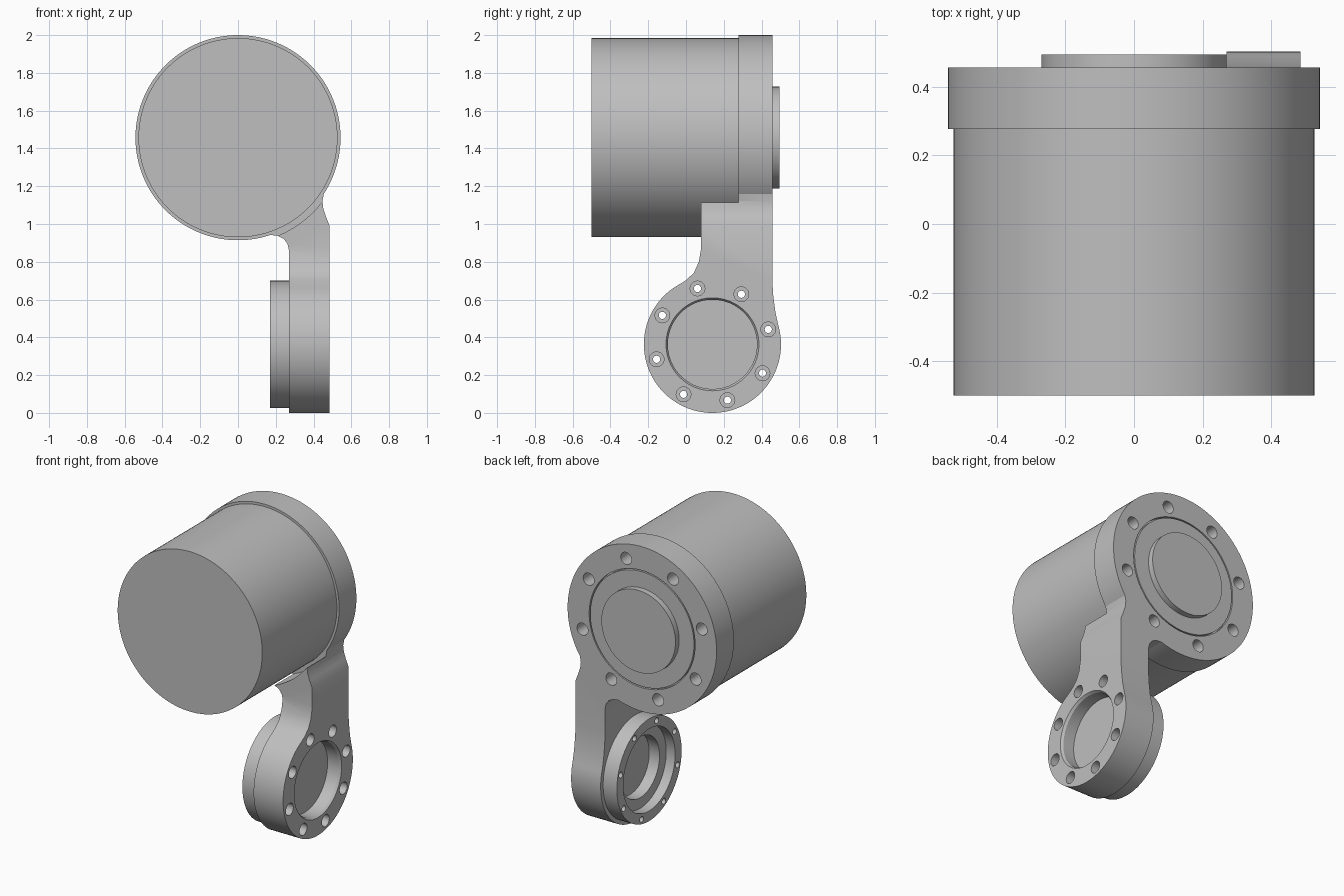
import bpy, bmesh
from math import sin, cos, pi, radians
from mathutils import Vector

if "Cube" in bpy.data.objects:
    bpy.data.objects.remove(bpy.data.objects["Cube"])

grey = bpy.data.materials.new("machined grey")
grey.use_nodes = True
colour = (0.52, 0.52, 0.52, 1)
grey.diffuse_color = colour
grey.node_tree.nodes["Principled BSDF"].inputs["Base Color"].default_value = colour

DRUM = Vector((0, 0, 1.457))
JOINT = Vector((0, 0.14, 0.363))


def finish(name, bm):
    bmesh.ops.remove_doubles(bm, verts=bm.verts, dist=1e-5)
    bmesh.ops.recalc_face_normals(bm, faces=bm.faces)
    mesh = bpy.data.meshes.new(name)
    bm.to_mesh(mesh)
    bm.free()
    obj = bpy.data.objects.new(name, mesh)
    bpy.context.collection.objects.link(obj)
    mesh.materials.append(grey)
    return obj


def place(axis, along, a, b):
    """Point at a distance along the axis, with cross-section coordinates a, b."""
    return Vector((along, a, b)) if axis == "x" else Vector((a, along, b))


def lathe(name, axis, centre, profile, sides=96):
    """Closed solid turned from (radius, distance) points."""
    bm = bmesh.new()
    rings = []
    for r, d in profile:
        rings.append([bm.verts.new(centre + place(axis, d, r * cos(t), r * sin(t)))
                      for t in (2 * pi * i / sides for i in range(sides))])
    for lo, hi in zip(rings, rings[1:]):
        for i in range(sides):
            j = (i + 1) % sides
            bm.faces.new((lo[i], lo[j], hi[j], hi[i]))
    bm.faces.new(rings[0])
    bm.faces.new(rings[-1])
    return finish(name, bm)


def prism(name, axis, outline, start, end):
    bm = bmesh.new()
    face = bm.faces.new([bm.verts.new(place(axis, start, a, b)) for a, b in outline])
    out = bmesh.ops.extrude_face_region(bm, geom=[face])["geom"]
    bmesh.ops.translate(bm, vec=place(axis, end - start, 0, 0),
                        verts=[v for v in out if isinstance(v, bmesh.types.BMVert)])
    return finish(name, bm)


def combine(obj, operation, *tools):
    """Apply booleans and discard the tools."""
    for tool in tools:
        mod = obj.modifiers.new("cut", "BOOLEAN")
        mod.operation, mod.object, mod.solver = operation, tool, "EXACT"
    graph = bpy.context.evaluated_depsgraph_get()
    graph.update()
    obj.data = bpy.data.meshes.new_from_object(obj.evaluated_get(graph))
    obj.modifiers.clear()
    for tool in tools:
        bpy.data.objects.remove(tool)


def bolt_circle(axis, centre, radius, offset, profile):
    """Eight hole cutters around a centre."""
    return [lathe("hole_cutter", axis,
                  centre + place(axis, 0, radius * cos(t), radius * sin(t)), profile, 24)
            for t in (radians(offset + 45 * k) for k in range(8))]


def arc(centre, radius, first, last, steps):
    angles = (radians(first + (last - first) * i / steps) for i in range(steps + 1))
    return [(centre[0] + radius * cos(t), centre[1] + radius * sin(t)) for t in angles]


# Motor drum with flange, seam groove and rear boss
drum = lathe("motor_drum", "y", DRUM, [
    (0.527, -0.5), (0.527, 0.277), (0.543, 0.277), (0.543, 0.457), (0.386, 0.457),
    (0.386, 0.435), (0.378, 0.435), (0.378, 0.457), (0.27, 0.457), (0.27, 0.495)], 128)
combine(drum, "DIFFERENCE",
        *bolt_circle("y", DRUM, 0.45, -15, [(0.04, 0.34), (0.04, 0.6)]))

# Arm: front silhouette intersected with side silhouette
front = ([(0.27, -0.1), (0.27, 0.86), (0.262, 0.895), (0.242, 0.922), (0.21, 0.938), (0.17, 0.942)]
         + arc((0, DRUM.z), 0.52, -70, -34, 10)
         + [(0.457, 1.175), (0.447, 1.12), (0.452, 1.08), (0.465, 1.04), (0.485, 0.99), (0.485, -0.1)])
side = (arc((JOINT.y, JOINT.z), 0.363, 17, -235, 80)
        + [(0.0, 0.702), (0.042, 0.742), (0.068, 0.80), (0.08, 0.87), (0.08, 1.115),
           (0.277, 1.115), (0.277, 1.3), (0.457, 1.3), (0.457, 0.70), (0.462, 0.62), (0.473, 0.535)])
arm = prism("arm", "y", front, -0.6, 0.8)
combine(arm, "INTERSECT", prism("side_shape", "x", side, 0, 0.8))

# Clearance around the drum
combine(arm, "DIFFERENCE", lathe("clearance", "y", DRUM, [(0.56, -0.6), (0.56, 0.277)]))

# Bearing ring on the inner face
combine(arm, "UNION", lathe("bearing_ring", "x", JOINT, [(0.337, 0.17), (0.337, 0.30)]))

# Outer recess, stepped inner recess and counterbored bolt holes
outer_recess = lathe("outer_recess", "x", JOINT,
                     [(0.236, 0.39), (0.236, 0.47), (0.246, 0.485), (0.246, 0.6)])
inner_recess = lathe("inner_recess", "x", JOINT,
                     [(0.27, 0.1), (0.27, 0.235), (0.2, 0.235), (0.2, 0.31)])
combine(arm, "DIFFERENCE", outer_recess, inner_recess,
        *bolt_circle("x", JOINT, 0.306, 15,
                     [(0.019, 0.1), (0.019, 0.4), (0.039, 0.4), (0.039, 0.6)]))

for obj in (drum, arm):
    bpy.ops.object.select_all(action="DESELECT")
    obj.select_set(True)
    bpy.context.view_layer.objects.active = obj
    bpy.ops.object.shade_smooth_by_angle(angle=radians(30))
